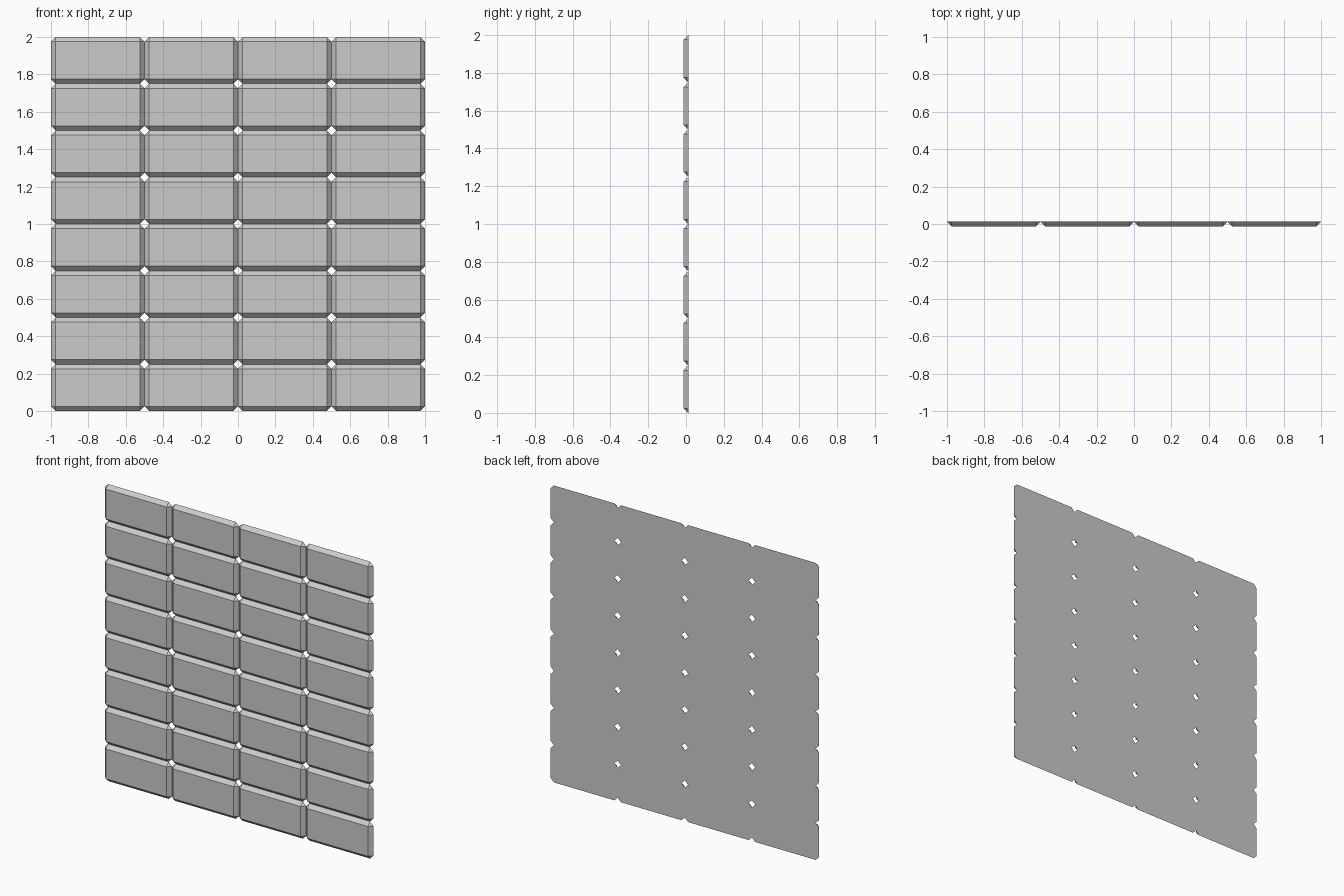
import bpy
import bmesh

if "Cube" in bpy.data.objects:
    bpy.data.objects.remove(bpy.data.objects["Cube"])

COLS, ROWS = 4, 8
W, H = 0.5, 0.25      # tile pitch
T = 0.0245            # thickness, also bevel width

# One tile: clipped-corner back outline tapering to a rectangular front face
hw, hh = W / 2, H / 2
bm = bmesh.new()
front, back = [], []
for sx, sz in ((-1, -1), (1, -1), (1, 1), (-1, 1)):
    front.append(bm.verts.new((sx * (hw - T), -T / 2, sz * (hh - T))))
    on_side = bm.verts.new((sx * hw, T / 2, sz * (hh - T)))
    on_end = bm.verts.new((sx * (hw - T), T / 2, sz * hh))
    back += [on_side, on_end] if sx * sz > 0 else [on_end, on_side]

bm.faces.new(front)
bm.faces.new(back)
for i in range(4):
    j = (i + 1) % 4
    # corner triangle and sloped border
    bm.faces.new((front[i], back[2 * i], back[2 * i + 1]))
    bm.faces.new((front[i], back[2 * i + 1], back[2 * j], front[j]))
bmesh.ops.recalc_face_normals(bm, faces=bm.faces)

mesh = bpy.data.meshes.new("tile_panel")
bm.to_mesh(mesh)
bm.free()
panel = bpy.data.objects.new("tile_panel", mesh)
bpy.context.collection.objects.link(panel)
panel.location = (-W * (COLS - 1) / 2, 0, H / 2)

# Repeat the tile into a 4 x 8 wall; diamond gaps remain at the corners
for name, count, step in (("columns", COLS, (W, 0, 0)), ("rows", ROWS, (0, 0, H))):
    arr = panel.modifiers.new(name, 'ARRAY')
    arr.count = count
    arr.use_relative_offset = False
    arr.use_constant_offset = True
    arr.constant_offset_displace = step
